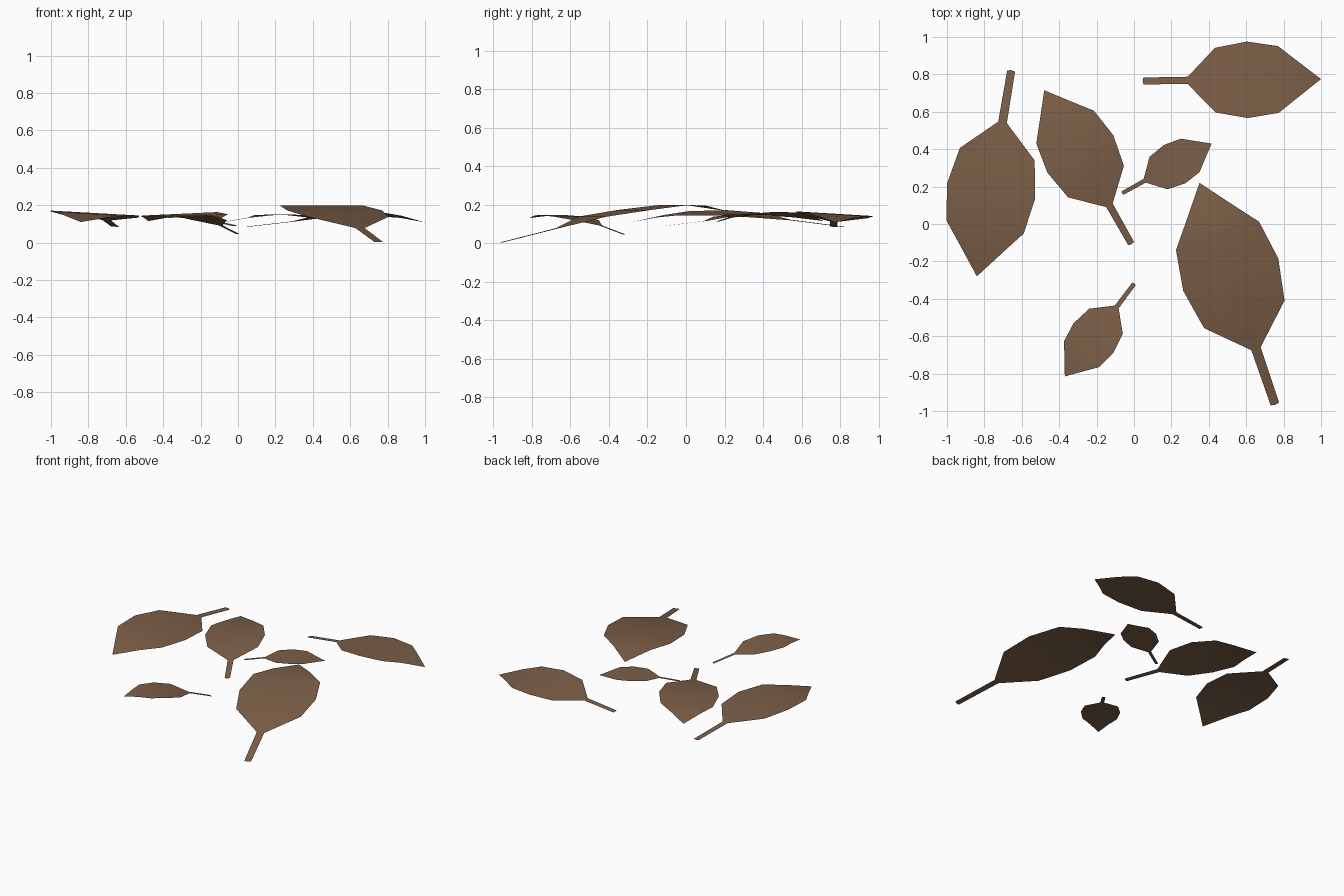
import bpy, bmesh
from mathutils import Vector

if "Cube" in bpy.data.objects:
    bpy.data.objects.remove(bpy.data.objects["Cube"])

brown = bpy.data.materials.new("dry_leaf_brown")
brown.diffuse_color = (0.20, 0.115, 0.063, 1)
brown.use_nodes = True
brown.node_tree.nodes["Principled BSDF"].inputs["Base Color"].default_value = brown.diffuse_color

# shared outline: (fraction along the leaf, half width as a fraction of length)
OUTLINE = [(0, .019), (.25, .021), (.405, .182), (.585, .215),
           (.76, .188), (.865, .105), (1, 0)]

# stem end, tip, sideways tilt, height of each outline row
LEAVES = {
    "large_right_leaf": ((.753, -.962), (.35, .22), 0,
                         (.003, .078, .138, .172, .198, .195, .165)),
    "back_right_leaf": ((.05, .765), (1, .775), -.06,
                        (.085, .112, .140, .153, .150, .138, .108)),
    "left_leaf": ((-.657, .818), (-.84, -.28), -.055,
                  (.085, .120, .145, .158, .155, .140, .110)),
    "middle_leaf": ((-.015, -.105), (-.48, .715), -.04,
                    (.090, .115, .145, .155, .150, .138, .115)),
    "small_leaf": ((-.062, .165), (.415, .43), 0,
                   (.113, .133, .146, .150, .148, .140, .130)),
    "front_left_leaf": ((0, -.32), (-.37, -.815), 0,
                        (.045, .092, .120, .138, .146, .143, .130)),
}


def make_leaf(name, start, tip, tilt, heights):
    start, tip = Vector(start), Vector(tip)
    axis = tip - start
    side = Vector((-axis.y, axis.x))
    bm = bmesh.new()
    rows = []
    for i, ((t, w), z) in enumerate(zip(OUTLINE, heights)):
        row = []
        for s in ((-1, 0, 1) if w else (0,)):
            # the stem end bulges slightly in the middle
            u = t - .004 if i == 0 and s == 0 else t
            p = start + axis * u + side * (w * s)
            row.append(bm.verts.new((p.x, p.y, z + tilt * w * s * axis.length)))
        rows.append(row)
    # stem and blade strips
    for a, b in zip(rows, rows[1:]):
        for k in range(2):
            bm.faces.new((a[k + 1], a[k], b[k], b[k + 1]) if len(b) == 3
                         else (a[k + 1], a[k], b[0]))
    bm.normal_update()
    for f in bm.faces:
        f.smooth = True
        if f.normal.z < 0:
            f.normal_flip()
    mesh = bpy.data.meshes.new(name)
    bm.to_mesh(mesh)
    bm.free()
    mesh.materials.append(brown)
    bpy.context.collection.objects.link(bpy.data.objects.new(name, mesh))


for leaf, args in LEAVES.items():
    make_leaf(leaf, *args)
